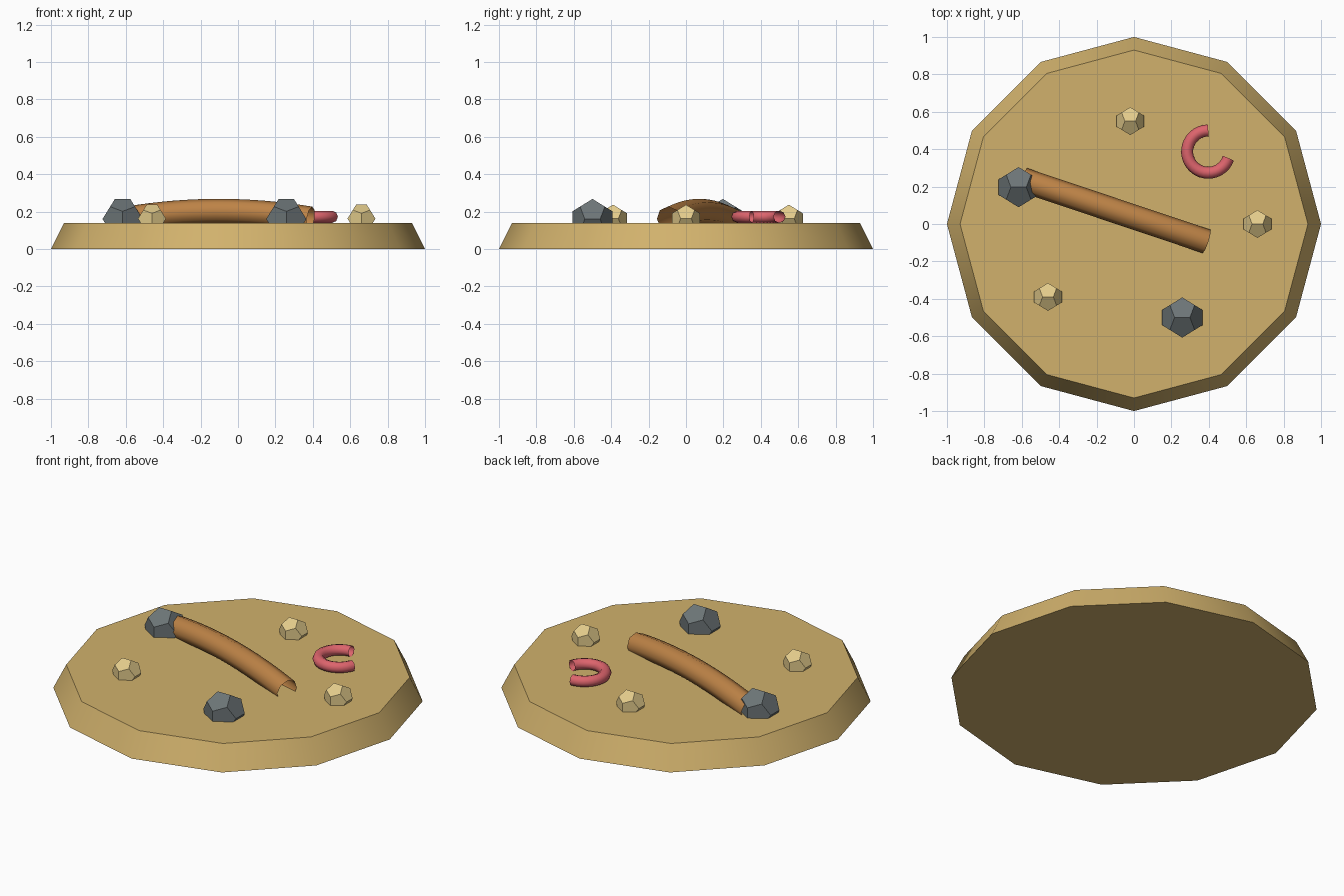
import bpy, bmesh, math
from mathutils import Vector

if "Cube" in bpy.data.objects:
    bpy.data.objects.remove(bpy.data.objects["Cube"])


def material(name, rgb):
    m = bpy.data.materials.new(name)
    # screen colour to linear
    m.diffuse_color = [(c / 255) ** 2.2 for c in rgb] + [1]
    m.use_nodes = True
    m.node_tree.nodes["Principled BSDF"].inputs["Base Color"].default_value = m.diffuse_color
    return m


SAND = material("sand", (208, 176, 108))
PEBBLE = material("pale_stone", (226, 202, 138))
STONE = material("grey_stone", (108, 116, 118))
BARK = material("bark", (188, 130, 72))
PINK = material("pink", (220, 100, 108))


def finish(bm, name, mat, smooth=False):
    me = bpy.data.meshes.new(name)
    bm.to_mesh(me)
    bm.free()
    for p in me.polygons:
        p.use_smooth = smooth
    me.materials.append(mat)
    ob = bpy.data.objects.new(name, me)
    bpy.context.collection.objects.link(ob)
    return ob


def rock(name, x, y, z, r, mat):
    """Regular dodecahedron with an edge on top, running along x."""
    phi = (1 + 5 ** 0.5) / 2
    pts = [(a, b, c) for a in (-1, 1) for b in (-1, 1) for c in (-1, 1)]
    for s in (-1, 1):
        for t in (-1, 1):
            p, q = s / phi, t * phi
            pts += [(p, 0, q), (0, q, p), (q, p, 0)]
    bm = bmesh.new()
    for p in pts:
        bm.verts.new(Vector((x, y, z)) + Vector(p) * r / 3 ** 0.5)
    bmesh.ops.convex_hull(bm, input=bm.verts[:])
    bmesh.ops.dissolve_limit(bm, angle_limit=0.02, verts=bm.verts[:], edges=bm.edges[:])
    bmesh.ops.recalc_face_normals(bm, faces=bm.faces[:])
    finish(bm, name, mat)


def tube(name, path, r, sides, mat):
    """Open-ended smooth tube along a path."""
    bm = bmesh.new()
    rings = []
    n = len(path)
    for i, c in enumerate(path):
        t = (path[min(i + 1, n - 1)] - path[max(i - 1, 0)]).normalized()
        u = Vector((0, 0, 1)).cross(t).normalized()
        v = t.cross(u)
        rings.append([bm.verts.new(c + r * (math.cos(a) * u + math.sin(a) * v))
                      for a in (2 * math.pi * k / sides for k in range(sides))])
    for a, b in zip(rings, rings[1:]):
        for k in range(sides):
            j = (k + 1) % sides
            bm.faces.new((a[k], a[j], b[j], b[k]))
    finish(bm, name, mat, True)


# twelve-sided sandy base
bpy.ops.mesh.primitive_cone_add(vertices=12, radius1=1, radius2=0.93, depth=0.14,
                                location=(0, 0, 0.07))
base = bpy.context.object
base.name = "sand_base"
base.data.materials.append(SAND)
bpy.ops.object.shade_smooth_by_angle(angle=math.radians(35))

# pale pebbles and grey rocks, half sunk in the sand
for i, (x, y) in enumerate([(-0.02, 0.55), (0.66, 0.0), (-0.46, -0.39)]):
    rock(f"pebble_{i + 1}", x, y, 0.162, 0.08, PEBBLE)
for i, (x, y) in enumerate([(-0.617, 0.197), (0.258, -0.50)]):
    rock(f"grey_rock_{i + 1}", x, y, 0.16, 0.115, STONE)

# arched hollow log
start, end = Vector((-0.593, 0.236, 0.161)), Vector((0.388, -0.093, 0.161))
log_path = []
for i in range(17):
    f = i / 16
    log_path.append(start.lerp(end, f) + Vector((0, 0, 0.041 * 4 * f * (1 - f))))
tube("hollow_log", log_path, 0.066, 8, BARK)

# curled worm, a torus arc
worm_path = []
for i in range(25):
    a = math.pi * (0.5 + 1.4 * i / 24)
    worm_path.append(Vector((0.397 + 0.113 * math.cos(a), 0.387 + 0.113 * math.sin(a), 0.172)))
# straight-on end tangents
tube("curled_worm", worm_path, 0.032, 8, PINK)
